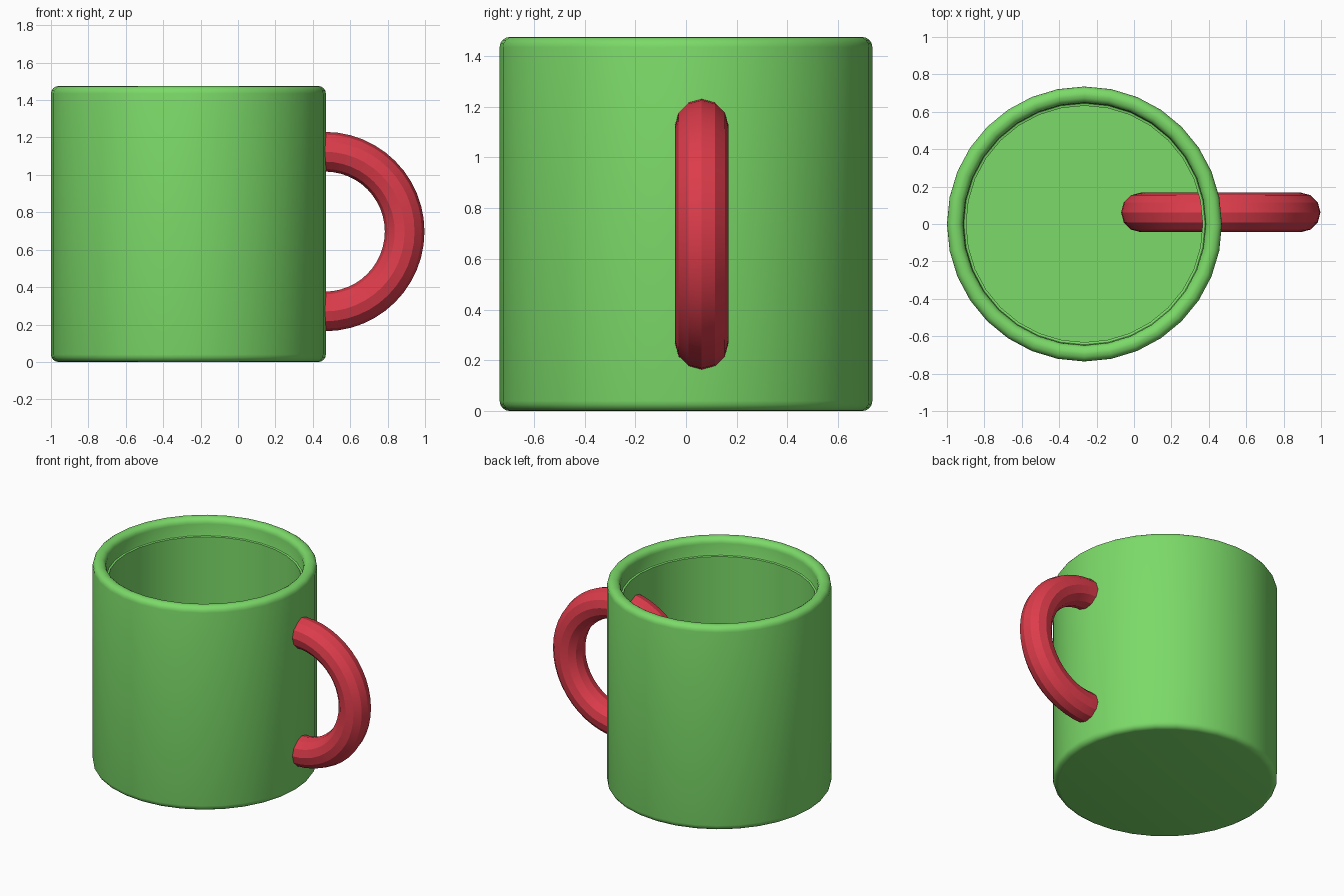
import bpy, bmesh, math

if "Cube" in bpy.data.objects:
    bpy.data.objects.remove(bpy.data.objects["Cube"])

def material(name, rgb):
    m = bpy.data.materials.new(name)
    m.diffuse_color = (*rgb, 1)
    m.use_nodes = True
    m.node_tree.nodes["Principled BSDF"].inputs["Base Color"].default_value = m.diffuse_color
    return m

green = material("green glaze", (0.20, 0.70, 0.14))
red = material("red glaze", (0.72, 0.045, 0.07))

def arc(r, z, rad, a0, a1, n=4):
    """Rounded corner of a profile, as (radius, height) points."""
    return [(r + rad * math.cos(math.radians(a0 + (a1 - a0) * i / n)),
             z + rad * math.sin(math.radians(a0 + (a1 - a0) * i / n)))
            for i in range(n + 1)]

def lathe(name, profile, sides, mat):
    """Turn a profile around z, closing both ends with flat caps."""
    bm = bmesh.new()
    rings = [[bm.verts.new((r * math.sin(2 * math.pi * i / sides),
                            r * math.cos(2 * math.pi * i / sides), z))
              for i in range(sides)] for r, z in profile]
    for a, b in zip(rings, rings[1:]):
        for i in range(sides):
            j = (i + 1) % sides
            bm.faces.new((a[i], b[i], b[j], a[j]))
    bm.faces.new(rings[0])
    bm.faces.new(rings[-1][::-1])
    bmesh.ops.recalc_face_normals(bm, faces=bm.faces)
    me = bpy.data.meshes.new(name)
    bm.to_mesh(me)
    bm.free()
    me.materials.append(mat)
    ob = bpy.data.objects.new(name, me)
    bpy.context.collection.objects.link(ob)
    return ob

def smooth(ob, deg):
    bpy.ops.object.select_all(action='DESELECT')
    ob.select_set(True)
    bpy.context.view_layer.objects.active = ob
    bpy.ops.object.shade_smooth_by_angle(angle=math.radians(deg))

# Hollow cup: rounded foot, rounded rim, small ledge inside, deep cavity
R, H, B = 0.735, 1.475, 0.04
profile = (arc(R - B, B, B, -90, 0)
           + arc(R - B, H - B, B, 0, 90)
           + arc(0.648 + B, H - B, B, 90, 180)
           + [(0.648, H - 0.115), (0.645, H - 0.123), (0.632, H - 0.126),
              (0.632, 0.12)])
cup = lathe("cup", profile, 32, green)
cup.location.x = -0.265
smooth(cup, 35)

# Handle: a full ring that passes through the cup wall
bpy.ops.mesh.primitive_torus_add(major_segments=48, minor_segments=12,
                                 major_radius=0.427, minor_radius=0.106,
                                 location=(0.464, 0.062, 0.697),
                                 rotation=(math.pi / 2, 0, 0))
handle = bpy.context.object
handle.name = "handle"
handle.data.materials.append(red)
smooth(handle, 29)
